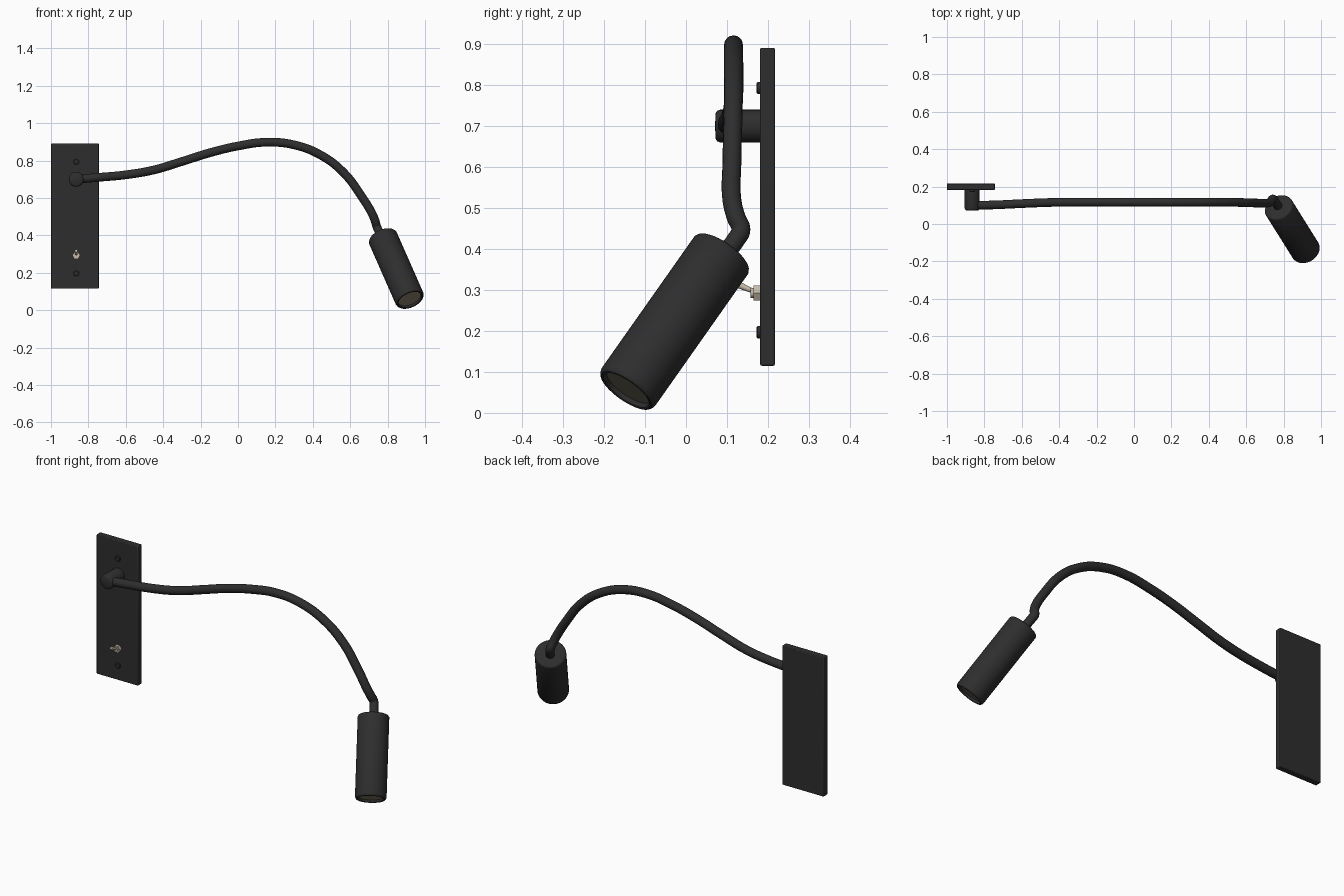
import bpy, bmesh, math
from mathutils import Vector

if "Cube" in bpy.data.objects:
    bpy.data.objects.remove(bpy.data.objects["Cube"])


def material(name, rgb):
    m = bpy.data.materials.new(name)
    m.diffuse_color = (*rgb, 1)
    m.use_nodes = True
    m.node_tree.nodes["Principled BSDF"].inputs["Base Color"].default_value = m.diffuse_color
    return m


BLACK = material("matte_black", (0.027, 0.027, 0.027))
LENS = material("warm_lens", (0.23, 0.20, 0.14))
NICKEL = material("warm_nickel", (0.56, 0.50, 0.40))


def finish(ob, mat, angle=35):
    ob.data.materials.clear()
    ob.data.materials.append(mat)
    bpy.ops.object.select_all(action='DESELECT')
    ob.select_set(True)
    bpy.context.view_layer.objects.active = ob
    bpy.ops.object.shade_smooth_by_angle(angle=math.radians(angle))
    return ob


def lathe(name, start, direction, profile, mat, sides=48):
    """Revolve (radius, distance) pairs around an axis; radius 0 closes the ends."""
    bm = bmesh.new()
    vs = [bm.verts.new((r, 0, h)) for r, h in profile]
    es = [bm.edges.new(p) for p in zip(vs, vs[1:])]
    bmesh.ops.spin(bm, geom=vs + es, cent=(0, 0, 0), axis=(0, 0, 1),
                   angle=math.tau, steps=sides, use_duplicate=False)
    bmesh.ops.remove_doubles(bm, verts=bm.verts, dist=1e-5)
    bmesh.ops.recalc_face_normals(bm, faces=bm.faces)
    rot = Vector(direction).to_track_quat('Z', 'Y').to_matrix()
    for v in bm.verts:
        v.co = rot @ v.co + Vector(start)
    me = bpy.data.meshes.new(name)
    bm.to_mesh(me)
    bm.free()
    ob = bpy.data.objects.new(name, me)
    bpy.context.collection.objects.link(ob)
    return finish(ob, mat)


def tube(name, points, radius, mat):
    cu = bpy.data.curves.new(name, 'CURVE')
    cu.dimensions = '3D'
    cu.bevel_depth, cu.bevel_resolution = radius, 6
    cu.resolution_u, cu.use_fill_caps = 8, True
    sp = cu.splines.new('BEZIER')
    sp.bezier_points.add(len(points) - 1)
    for bp, p in zip(sp.bezier_points, points):
        bp.co = p
        bp.handle_left_type = bp.handle_right_type = 'AUTO'
    ob = bpy.data.objects.new(name, cu)
    bpy.context.collection.objects.link(ob)
    bpy.ops.object.select_all(action='DESELECT')
    ob.select_set(True)
    bpy.context.view_layer.objects.active = ob
    bpy.ops.object.convert(target='MESH')
    return finish(bpy.context.object, mat, 50)


# Wall plate with softened edges
bpy.ops.mesh.primitive_cube_add(size=1, location=(-0.872, 0.199, 0.503))
plate = bpy.context.object
plate.name = "wall_plate"
plate.scale = (0.256, 0.036, 0.776)
bpy.ops.object.transform_apply(location=False, rotation=False, scale=True)
bev = plate.modifiers.new("soft_edges", 'BEVEL')
bev.width, bev.segments = 0.004, 2
finish(plate, BLACK)

# Post that carries the arm, with a rounded tip
X = -0.865
OUT = (0, -1, 0)
lathe("arm_post", (X, 0.185, 0.70), OUT,
      [(0, 0), (0.04, 0), (0.04, 0.102), (0.037, 0.109), (0.031, 0.113), (0, 0.114)], BLACK)

# Plate screws
for label, z in (("upper", 0.793), ("lower", 0.197)):
    lathe(label + "_screw", (X, 0.185, z), OUT,
          [(0, 0), (0.015, 0), (0.015, 0.01), (0.012, 0.013), (0, 0.013)], BLACK, 24)

# Toggle switch: hexagonal collar, bushing and lever
lathe("switch_collar", (X, 0.185, 0.293), OUT,
      [(0, 0), (0.021, 0), (0.021, 0.02), (0, 0.02)], NICKEL, 6)
lathe("switch_bushing", (X, 0.17, 0.293), OUT,
      [(0, 0), (0.012, 0), (0.012, 0.013), (0, 0.013)], NICKEL, 20)
lathe("switch_lever", (X, 0.168, 0.295), (0, -0.9, 0.4),
      [(0, 0), (0.005, 0), (0.009, 0.05), (0.007, 0.056), (0, 0.058)], NICKEL, 16)

# Gooseneck arm
tube("flexible_arm", [
    (X, 0.10, 0.70), (-0.75, 0.102, 0.71), (-0.6, 0.109, 0.724), (-0.45, 0.115, 0.75),
    (-0.3, 0.117, 0.795), (-0.15, 0.117, 0.842), (0, 0.116, 0.878), (0.15, 0.116, 0.898),
    (0.3, 0.116, 0.884), (0.45, 0.116, 0.825), (0.57, 0.115, 0.73), (0.66, 0.112, 0.61),
    (0.715, 0.112, 0.52), (0.733, 0.122, 0.478), (0.742, 0.134, 0.447),
    (0.753, 0.122, 0.423), (0.775, 0.088, 0.38)], 0.023, BLACK)

# Lamp head: tube with rounded rims and a shallow recess at the open end
top = Vector((0.772, 0.091, 0.392))
end = Vector((0.921, -0.147, 0.054))
axis = (end - top).normalized()
L = (end - top).length
lathe("lamp_head", top, axis,
      [(0, 0), (0.07, 0), (0.076, 0.003), (0.08, 0.01), (0.08, L - 0.014),
       (0.078, L - 0.006), (0.074, L - 0.001), (0.07, L), (0.066, L - 0.002),
       (0.064, L - 0.006), (0.064, L - 0.02), (0, L - 0.02)], BLACK, 64)
lathe("lamp_lens", top + axis * (L - 0.021), axis,
      [(0, 0), (0.0635, 0), (0.0635, 0.008), (0, 0.008)], LENS, 64)
